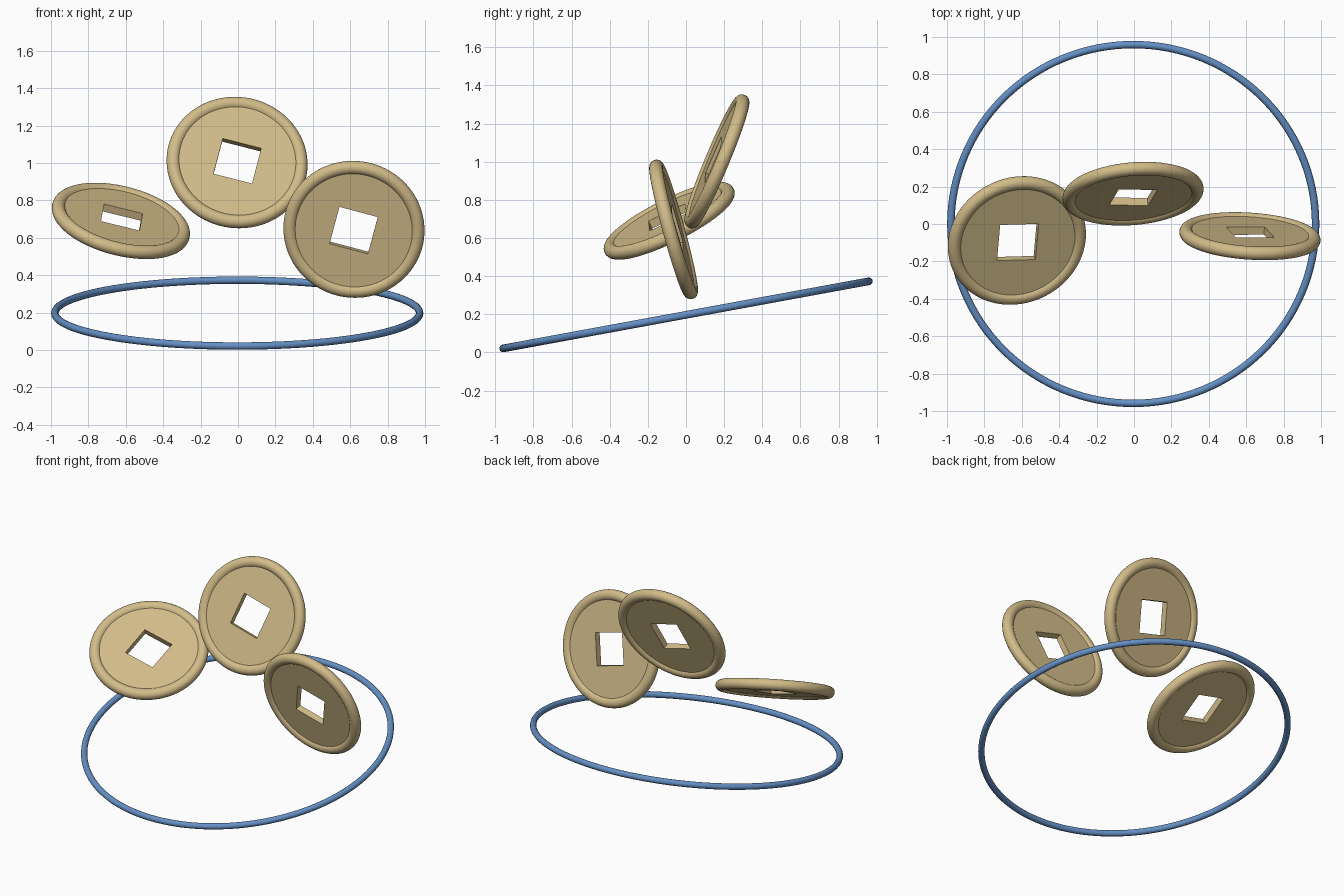
import bpy, bmesh
from math import sin, cos, pi, asin, radians
from mathutils import Vector, Matrix

cube = bpy.data.objects.get("Cube")
if cube:
    bpy.data.objects.remove(cube, do_unlink=True)


def material(name, colour):
    mat = bpy.data.materials.new(name)
    mat.use_nodes = True
    mat.diffuse_color = (*colour, 1)
    mat.node_tree.nodes["Principled BSDF"].inputs["Base Color"].default_value = (*colour, 1)
    return mat


TAN = material("tan", (0.64, 0.50, 0.25))
BLUE = material("blue", (0.13, 0.28, 0.56))

SEGMENTS = 96
RIM_MAJOR, RIM_TUBE = 0.342, 0.036   # rounded rim
HALF_PANEL, HALF_HOLE = 0.022, 0.106  # flat panel and its square hole


def coin_mesh():
    """Closed loop of rings: square hole, flat panel, rounded rim."""
    bm = bmesh.new()
    start = pi - asin(HALF_PANEL / RIM_TUBE)
    steps = 20
    arc = [start * (1 - 2 * i / steps) for i in range(steps + 1)]
    rings = [[] for _ in range(steps + 3)]
    for s in range(SEGMENTS):
        a = 2 * pi * s / SEGMENTS
        d = Vector((cos(a), sin(a), 0))
        square = d * HALF_HOLE / max(abs(d.x), abs(d.y))
        points = [square + Vector((0, 0, z)) for z in (-HALF_PANEL, HALF_PANEL)]
        points += [d * (RIM_MAJOR + RIM_TUBE * cos(t)) + Vector((0, 0, RIM_TUBE * sin(t)))
                   for t in arc]
        for ring, p in zip(rings, points):
            ring.append(bm.verts.new(p))
    for k, ring in enumerate(rings):
        other = rings[(k + 1) % len(rings)]
        for s in range(SEGMENTS):
            n = (s + 1) % SEGMENTS
            bm.faces.new((ring[s], ring[n], other[n], other[s]))
    bmesh.ops.recalc_face_normals(bm, faces=bm.faces)
    mesh = bpy.data.meshes.new("coin")
    bm.to_mesh(mesh)
    bm.free()
    mesh.materials.append(TAN)
    return mesh


def smooth(obj):
    bpy.ops.object.select_all(action="DESELECT")
    obj.select_set(True)
    bpy.context.view_layer.objects.active = obj
    bpy.ops.object.shade_smooth_by_angle(angle=radians(30))


def add_coin(name, centre, normal, edge):
    """Place a coin by its face normal and the direction of a hole edge."""
    z = Vector(normal).normalized()
    x = Vector(edge)
    x = (x - z * x.dot(z)).normalized()
    y = z.cross(x)
    obj = bpy.data.objects.new(name, coin_mesh())
    bpy.context.collection.objects.link(obj)
    obj.matrix_world = Matrix.Translation(centre) @ Matrix((x, y, z)).transposed().to_4x4()
    smooth(obj)


# Three floating coins
add_coin("middle_coin", (-0.005, 0.162, 1.002), (0.08, -0.92, 0.385), (0.205, -0.005, -0.052))
add_coin("left_coin", (0.62, -0.065, 0.645), (-0.065, -0.963, -0.262), (0.198, 0, -0.053))
add_coin("right_coin", (-0.626, -0.088, 0.69), (0.225, -0.437, 0.871), (0.214, 0.006, -0.052))

# Thin tilted ring underneath
bpy.ops.mesh.primitive_torus_add(major_radius=0.975, minor_radius=0.02, major_segments=128,
                                 minor_segments=16, location=(-0.004, 0, 0.197),
                                 rotation=(radians(10.4), 0, 0))
ring = bpy.context.object
ring.name = "ring"
ring.data.materials.append(BLUE)
smooth(ring)
